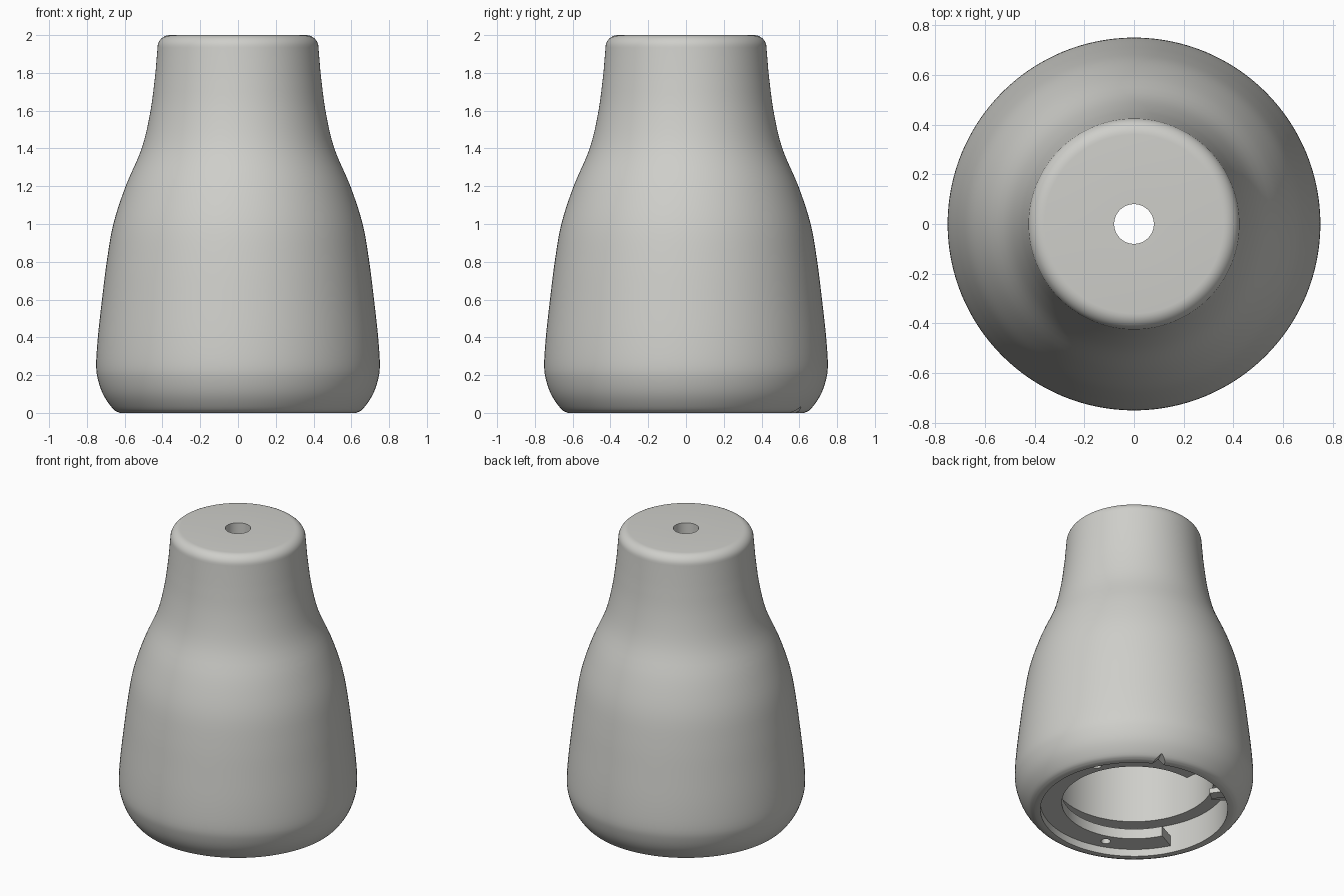
import bpy, bmesh, math
from mathutils import Vector, Matrix

cube = bpy.data.objects.get("Cube")
if cube:
    bpy.data.objects.remove(cube, do_unlink=True)

GREY = (0.62, 0.62, 0.59, 1.0)
mat = bpy.data.materials.new("warm_grey")
mat.use_nodes = True
mat.diffuse_color = GREY
mat.node_tree.nodes["Principled BSDF"].inputs["Base Color"].default_value = GREY


def smooth_path(points, steps=4):
    """Catmull-Rom curve through (radius, height) points."""
    pts = [Vector(p) for p in points]
    pts = [2 * pts[0] - pts[1]] + pts + [2 * pts[-1] - pts[-2]]
    out = []
    for a, b, c, d in zip(pts, pts[1:], pts[2:], pts[3:]):
        for i in range(steps):
            t = i / steps
            out.append(0.5 * (2 * b + (c - a) * t + (2 * a - 5 * b + 4 * c - d) * t ** 2
                              + (3 * b - a - 3 * c + d) * t ** 3))
    return [tuple(p) for p in out] + [tuple(points[-1])]


def fillet(r, z, size, steps=8):
    """Quarter round from vertical side to flat top."""
    return [(r + size * math.cos(math.pi / 2 * i / steps),
             z + size * math.sin(math.pi / 2 * i / steps)) for i in range(steps + 1)]


def make_object(name, bm):
    bmesh.ops.recalc_face_normals(bm, faces=bm.faces)
    mesh = bpy.data.meshes.new(name)
    bm.to_mesh(mesh)
    bm.free()
    mesh.materials.append(mat)
    obj = bpy.data.objects.new(name, mesh)
    bpy.context.collection.objects.link(obj)
    return obj


def lathe(name, profile, start=0, end=360, segments=128):
    """Spin a closed profile around z, capped when it is only an arc."""
    bm = bmesh.new()
    full = end - start == 360
    rings = []
    for i in range(segments if full else segments + 1):
        a = math.radians(start + (end - start) * i / segments)
        rings.append([bm.verts.new((r * math.cos(a), r * math.sin(a), z)) for r, z in profile])
    pairs = list(zip(rings, rings[1:]))
    if full:
        pairs.append((rings[-1], rings[0]))
    else:
        bm.faces.new(rings[0])
        bm.faces.new(rings[-1])
    n = len(profile)
    for p, q in pairs:
        for j in range(n):
            k = (j + 1) % n
            bm.faces.new((p[j], q[j], q[k], p[k]))
    return make_object(name, bm)


def ring_block(name, r0, r1, z0, z1, start, end, segments):
    return lathe(name, [(r0, z0), (r1, z0), (r1, z1), (r0, z1)], start, end, segments)


def cut(target, cutter):
    mod = target.modifiers.new("cut", 'BOOLEAN')
    mod.operation, mod.solver, mod.object = 'DIFFERENCE', 'EXACT', cutter
    bpy.context.view_layer.objects.active = target
    bpy.ops.object.modifier_apply(modifier=mod.name)
    bpy.data.objects.remove(cutter, do_unlink=True)


def smooth(obj):
    obj.data.shade_smooth()
    obj.data.set_sharp_from_angle(angle=math.radians(35))


# Shell: outer curve up, through the top hole, then down the cavity
outer = smooth_path([(0.625, 0), (0.66, 0.02), (0.71, 0.09), (0.74, 0.17), (0.751, 0.25),
                     (0.742, 0.4), (0.72, 0.6), (0.695, 0.8), (0.66, 1.0), (0.595, 1.2),
                     (0.51, 1.4), (0.463, 1.6), (0.437, 1.8)])
top = fillet(0.361, 1.935, 0.065)
cavity = smooth_path([(0.35, 1.86), (0.36, 1.6), (0.41, 1.35), (0.48, 1.1),
                      (0.5, 0.8), (0.5, 0.2)])
shell = lathe("shade_shell", outer + top + [(0.08, 2.0), (0.08, 1.86)] + cavity
              + [(0.59, 0.2), (0.59, 0)])

# Small notch in the bottom rim
bm = bmesh.new()
angle = math.radians(65)
bmesh.ops.create_cube(bm, size=1, matrix=Matrix.Rotation(angle, 4, 'Z')
                      @ Matrix.Translation((0.61, 0, 0))
                      @ Matrix.Rotation(math.pi / 4, 4, 'X')
                      @ Matrix.Diagonal((0.12, 0.05, 0.05, 1)))
cut(shell, make_object("notch_cutter", bm))
smooth(shell)

# Bayonet ring with an open sector and two pin holes
lock_ring = ring_block("bayonet_ring", 0.455, 0.595, 0.05, 0.12, 207, 457, 90)
for degrees in (23, 250):
    bm = bmesh.new()
    a = math.radians(degrees)
    bmesh.ops.create_cone(bm, cap_ends=True, segments=20, radius1=0.03, radius2=0.03, depth=0.3,
                          matrix=Matrix.Translation((0.52 * math.cos(a), 0.52 * math.sin(a), 0.1)))
    cut(lock_ring, make_object("pin_cutter", bm))
smooth(lock_ring)

# Stop tabs inside the open sector
for name, start, end, z in (("stop_tab", 126, 134, 0.05), ("upper_stop_tab", 136, 146, 0.1)):
    smooth(ring_block(name, 0.49, 0.595, z, z + 0.035, start, end, 6))
